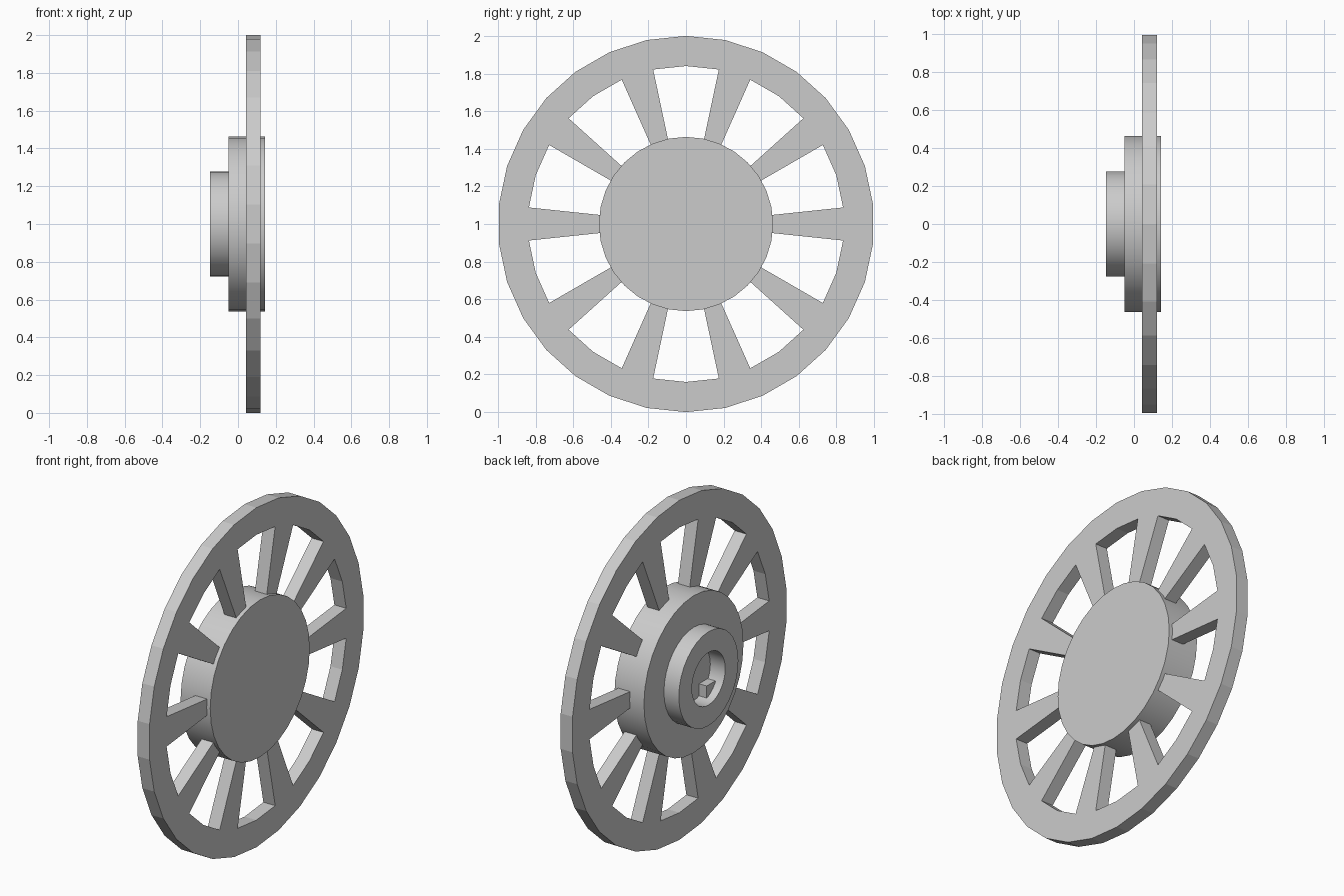
import bpy, bmesh
from math import sin, cos, pi, radians

if "Cube" in bpy.data.objects:
    bpy.data.objects.remove(bpy.data.objects["Cube"])

CZ = 1.0  # axle height


def finish(name, bm, smooth=False):
    bmesh.ops.remove_doubles(bm, verts=bm.verts, dist=1e-5)
    bmesh.ops.recalc_face_normals(bm, faces=bm.faces)
    me = bpy.data.meshes.new(name)
    bm.to_mesh(me)
    bm.free()
    ob = bpy.data.objects.new(name, me)
    bpy.context.collection.objects.link(ob)
    if smooth:
        bpy.ops.object.select_all(action='DESELECT')
        ob.select_set(True)
        bpy.context.view_layer.objects.active = ob
        bpy.ops.object.shade_smooth_by_angle(angle=radians(30))
    return ob


def lathe(name, profile, n):
    # spin an (x, radius) profile around the axle
    bm = bmesh.new()
    vs = [bm.verts.new((x, 0, CZ + r)) for x, r in profile]
    es = [bm.edges.new(p) for p in zip(vs, vs[1:])]
    bmesh.ops.spin(bm, geom=vs + es, cent=(0, 0, CZ), axis=(1, 0, 0),
                   angle=2 * pi, steps=n)
    return finish(name, bm, True)


# rim and spokes: 30 sectors, every third one carries a spoke
N, X0, X1 = 30, 0.043, 0.12
bm = bmesh.new()
rings = [[bm.verts.new((X0, r * sin(2 * pi * i / N), CZ + r * cos(2 * pi * i / N)))
          for i in range(N)] for r in (0.455, 0.84, 1.0)]
for i in range(N):
    j = (i + 1) % N
    bm.faces.new((rings[1][i], rings[1][j], rings[2][j], rings[2][i]))
    if i % 3 == 1:
        bm.faces.new((rings[0][i], rings[0][j], rings[1][j], rings[1][i]))
bmesh.ops.delete(bm, geom=[v for v in bm.verts if not v.link_faces], context='VERTS')
ext = bmesh.ops.extrude_face_region(bm, geom=bm.faces[:], use_keep_orig=True)
bmesh.ops.translate(bm, vec=(X1 - X0, 0, 0),
                    verts=[g for g in ext['geom'] if isinstance(g, bmesh.types.BMVert)])
finish("rim_and_spokes", bm)

# hub with stepped collar and blind bore
FLOOR = -0.05
lathe("hub", [(0.143, 0), (0.143, 0.463), (0, 0.463), (-0.05, 0.463), (-0.05, 0.277),
              (-0.147, 0.277), (-0.147, 0.155), (FLOOR, 0.155), (FLOOR, 0)], 32)

# small key block inside the bore
bpy.ops.mesh.primitive_cube_add(size=1, location=(-0.075, -0.09, CZ - 0.115))
key = bpy.context.object
key.name = "bore_key"
key.scale = (0.05, 0.08, 0.08)
